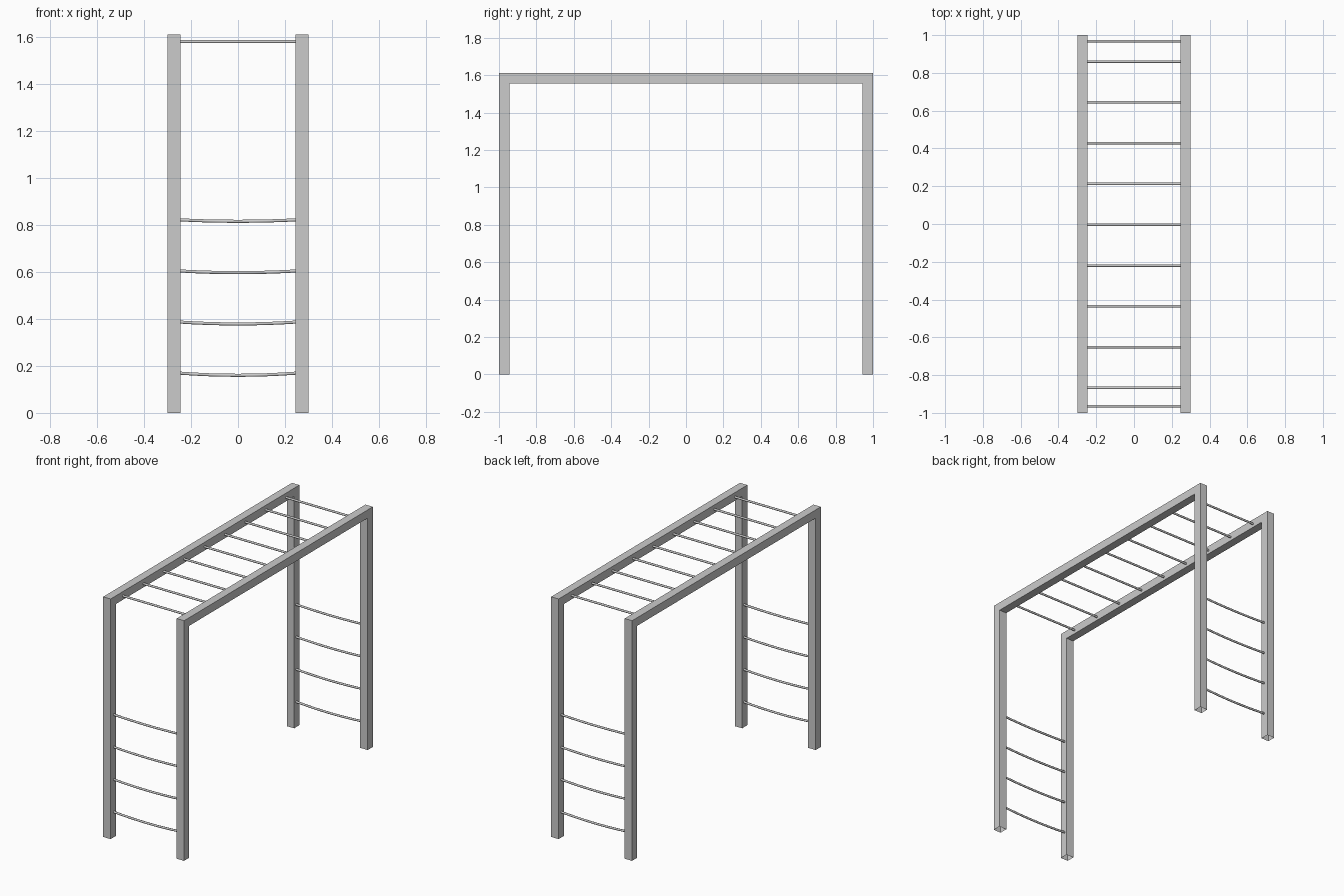
import bpy
import math
import bmesh

cube = bpy.data.objects.get("Cube")
if cube:
    bpy.data.objects.remove(cube, do_unlink=True)

HEIGHT = 1.61
BEAM = 0.055
INNER, OUTER = 0.245, 0.3


def make_material(name, colour):
    mat = bpy.data.materials.new(name)
    mat.use_nodes = True
    mat.diffuse_color = colour
    mat.node_tree.nodes["Principled BSDF"].inputs["Base Color"].default_value = colour
    return mat


steel = make_material("plain grey", (0.6, 0.6, 0.6, 1))


def add_object(name, bm):
    mesh = bpy.data.meshes.new(name)
    bm.to_mesh(mesh)
    bm.free()
    mesh.materials.append(steel)
    obj = bpy.data.objects.new(name, mesh)
    bpy.context.collection.objects.link(obj)
    return obj


def side_frame(name, x0):
    """Arch of two posts and a beam, extruded sideways, open under the feet."""
    low = HEIGHT - BEAM
    inner = 1 - BEAM
    profile = [(-1, 0), (-1, HEIGHT), (1, HEIGHT), (1, 0),
               (inner, 0), (inner, low), (-inner, low), (-inner, 0)]
    bm = bmesh.new()
    face = bm.faces.new([bm.verts.new((x0, y, z)) for y, z in profile])
    result = bmesh.ops.extrude_face_region(bm, geom=[face])
    moved = [v for v in result["geom"] if isinstance(v, bmesh.types.BMVert)]
    bmesh.ops.translate(bm, verts=moved, vec=(OUTER - INNER, 0, 0))
    bmesh.ops.recalc_face_normals(bm, faces=bm.faces)
    feet = [f for f in bm.faces if f.calc_center_median().z < 0.001]
    bmesh.ops.delete(bm, geom=feet, context="FACES_ONLY")
    add_object(name, bm)


def rung(name, y, z, sag=0.0, radius=0.007, sides=8):
    """Round bar between the frames, sagging towards its middle."""
    bm = bmesh.new()
    steps = 8 if sag else 1
    rings = []
    for i in range(steps + 1):
        t = 2 * i / steps - 1
        drop = sag * (1 - t * t)
        ring = []
        for k in range(sides):
            a = math.tau * (k + 0.5) / sides
            ring.append(bm.verts.new((t * INNER, y + radius * math.cos(a),
                                      z - drop + radius * math.sin(a))))
        rings.append(ring)
    for a, b in zip(rings, rings[1:]):
        for k in range(sides):
            n = (k + 1) % sides
            bm.faces.new((a[k], a[n], b[n], b[k]))
    bm.faces.new(rings[0])
    bm.faces.new(rings[-1])
    bmesh.ops.recalc_face_normals(bm, faces=bm.faces)
    for f in bm.faces:
        f.smooth = len(f.verts) == 4
    for e in bm.edges:
        e.smooth = all(f.smooth for f in e.link_faces)
    add_object(name, bm)


# Frames
side_frame("left_frame", INNER)
side_frame("right_frame", -OUTER)

# Overhead rungs
for i in range(9):
    rung(f"overhead_rung_{i + 1}", -0.868 + i * 0.216, 1.58)

# Ladder rungs at both ends
for end, y in (("front", -0.965), ("back", 0.968)):
    for i in range(4):
        rung(f"{end}_ladder_rung_{i + 1}", y, 0.169 + i * 0.2175, 0.009 - 0.001 * i)
